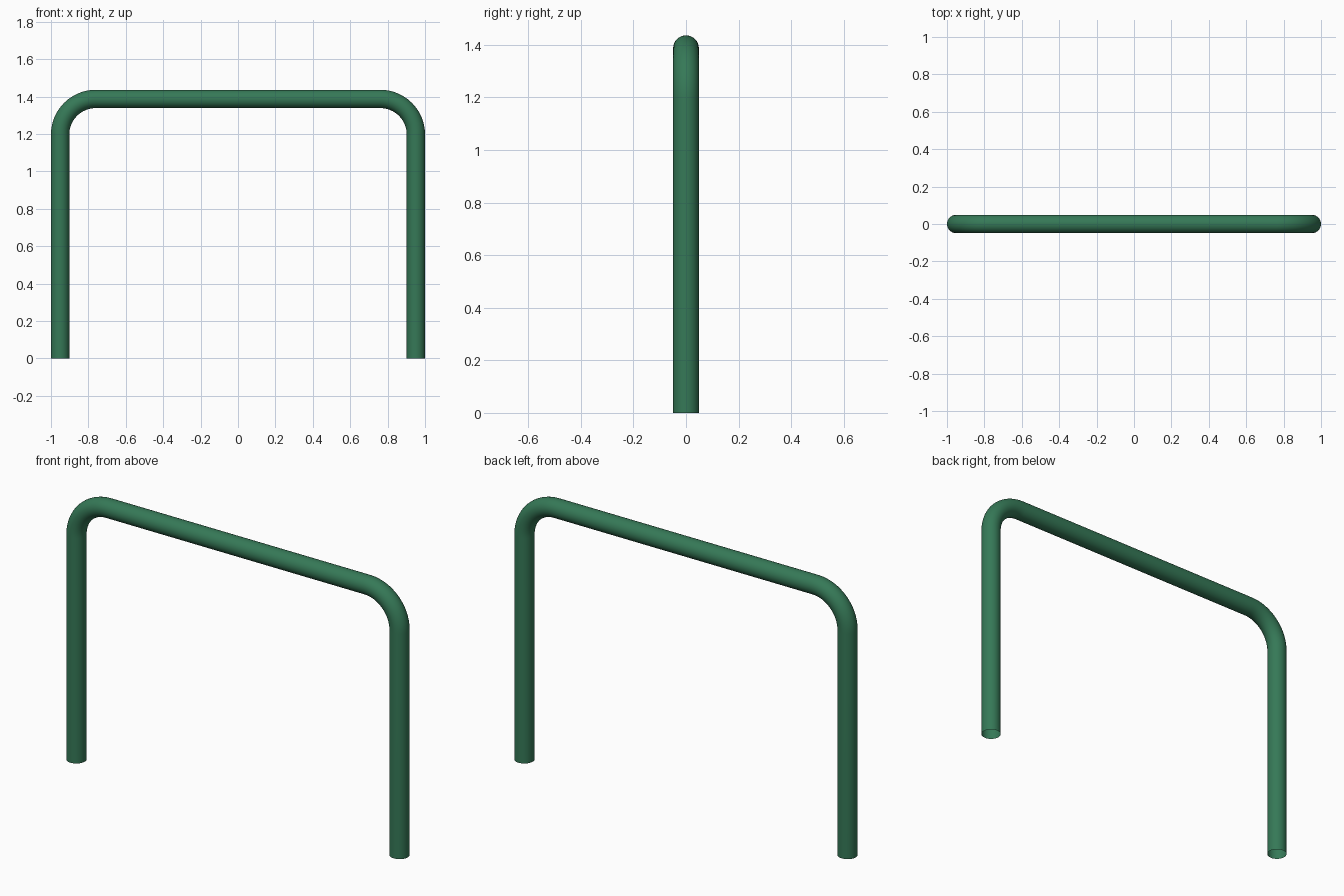
import bpy
import math

if "Cube" in bpy.data.objects:
    bpy.data.objects.remove(bpy.data.objects["Cube"])

TUBE_R = 0.049            # tube radius
LEG_X = 1 - TUBE_R        # leg centre line
TOP_Z = 1.436 - TUBE_R    # crossbar centre line
BEND = 0.19               # bend radius at the centre line
STEPS = 16


def bend_points(side):
    """Quarter-circle centre line from leg top to crossbar."""
    cx, cz = LEG_X - BEND, TOP_Z - BEND
    for i in range(STEPS + 1):
        a = math.pi / 2 * i / STEPS
        yield (side * (cx + BEND * math.cos(a)), 0, cz + BEND * math.sin(a))


# Centre line: left leg, left bend, crossbar, right bend, right leg
path = [(-LEG_X, 0, 0), *bend_points(-1),
        *reversed(list(bend_points(1))), (LEG_X, 0, 0)]

# Bent tube with open ends
curve = bpy.data.curves.new("bent_tube_rail", "CURVE")
curve.dimensions = "3D"
curve.bevel_depth = TUBE_R
curve.bevel_resolution = 14
curve.use_fill_caps = False
spline = curve.splines.new("POLY")
spline.points.add(len(path) - 1)
for point, co in zip(spline.points, path):
    point.co = (*co, 1)

rail = bpy.data.objects.new("bent_tube_rail", curve)
bpy.context.collection.objects.link(rail)
bpy.context.view_layer.objects.active = rail
rail.select_set(True)
bpy.ops.object.convert(target="MESH")
rail = bpy.context.object
bpy.ops.object.shade_smooth_by_angle(angle=math.radians(40))

# Green paint
green = bpy.data.materials.new("green_paint")
green.diffuse_color = (0.036, 0.19, 0.095, 1)
green.use_nodes = True
green.node_tree.nodes["Principled BSDF"].inputs["Base Color"].default_value = green.diffuse_color
rail.data.materials.clear()
rail.data.materials.append(green)
